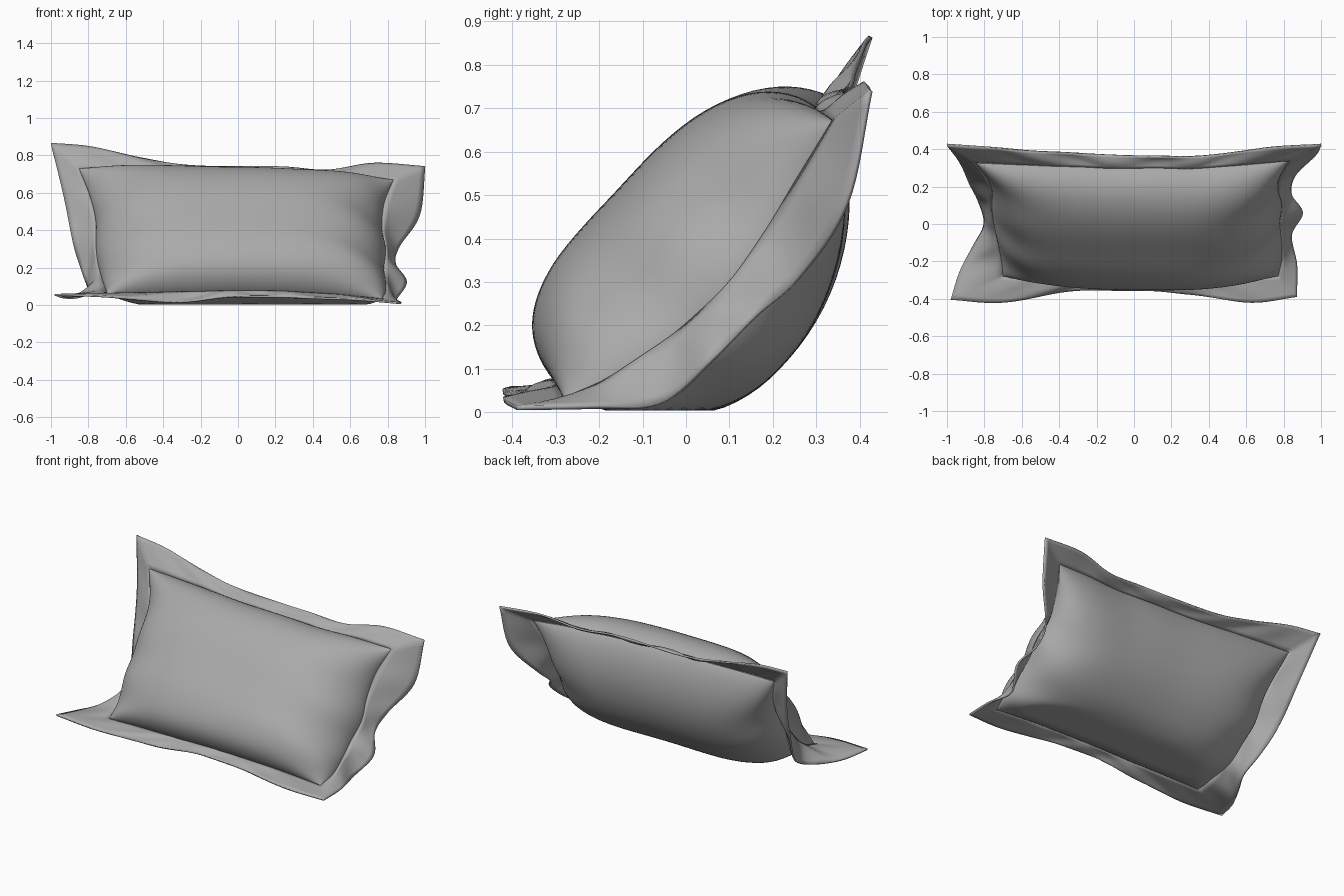
import bpy, bmesh, math
from mathutils import Vector as V

if "Cube" in bpy.data.objects:
    bpy.data.objects.remove(bpy.data.objects["Cube"])

# Each side: (seam point, outer flange point) pairs
bottom = [((-.70, -.28, .06), (-.98, -.405, .055)), ((-.45, -.285, .065), (-.70, -.42, .045)),
          ((-.22, -.295, .07), (-.36, -.36, .015)), ((.02, -.30, .075), (0, -.355, .045)),
          ((.27, -.30, .07), (.30, -.375, .04)), ((.52, -.29, .055), (.62, -.42, .03)),
          ((.77, -.28, .03), (.87, -.39, .01))]
top = [((-.85, .33, .73), (-1, .425, .865)), ((-.62, .32, .725), (-.78, .41, .845)),
       ((-.38, .31, .715), (-.52, .39, .785)), ((-.13, .30, .705), (-.22, .375, .742)),
       ((.12, .30, .70), (.20, .36, .74)), ((.36, .30, .69), (.47, .375, .72)),
       ((.60, .32, .685), (.73, .41, .757)), ((.83, .34, .67), (1, .425, .74))]
left = [((-.70, -.28, .06), (-.98, -.405, .055)), ((-.71, -.19, .09), (-.93, -.25, .04)),
        ((-.73, -.09, .15), (-.86, -.12, .04)), ((-.75, 0, .23), (-.80, 0, .07)),
        ((-.76, .09, .33), (-.83, .12, .17)), ((-.76, .18, .45), (-.88, .22, .33)),
        ((-.79, .26, .58), (-.93, .33, .58)), ((-.85, .33, .73), (-1, .425, .865))]
right = [((.77, -.28, .03), (.87, -.39, .01)), ((.79, -.19, .07), (.87, -.22, .012)),
         ((.79, -.10, .13), (.84, -.06, .02)), ((.78, 0, .20), (.90, .06, .12)),
         ((.79, .10, .30), (.84, .16, .22)), ((.77, .18, .41), (.86, .26, .31)),
         ((.78, .26, .54), (.97, .37, .48)), ((.83, .34, .67), (1, .425, .74))]


def spline(side, k, t):
    """Smooth curve through the seam (k=0) or flange (k=1) points."""
    p = [V(pair[k]) for pair in side]
    p = [2 * p[0] - p[1]] + p + [2 * p[-1] - p[-2]]
    f = t * (len(side) - 1)
    i = min(int(f), len(side) - 2)
    f -= i
    a, b, c, d = p[i:i + 4]
    return .5 * (2 * b + (c - a) * f + (2 * a - 5 * b + 4 * c - d) * f * f
                 + (3 * b - a - 3 * c + d) * f ** 3)


def patch(u, v):
    """Surface spanned by the four seam curves."""
    b, t, l, r = spline(bottom, 0, u), spline(top, 0, u), spline(left, 0, v), spline(right, 0, v)
    c00, c10, c01, c11 = (V(s[e][0]) for s, e in ((bottom, 0), (bottom, -1), (top, 0), (top, -1)))
    return (b * (1 - v) + t * v + l * (1 - u) + r * u
            - c00 * (1 - u) * (1 - v) - c10 * u * (1 - v) - c01 * (1 - u) * v - c11 * u * v)


fabric = bpy.data.materials.new("grey_fabric")
fabric.diffuse_color = (.4, .4, .4, 1)
fabric.use_nodes = True
fabric.node_tree.nodes["Principled BSDF"].inputs["Base Color"].default_value = fabric.diffuse_color


def finish(bm, name):
    bmesh.ops.remove_doubles(bm, verts=bm.verts, dist=1e-5)
    bmesh.ops.recalc_face_normals(bm, faces=bm.faces)
    for f in bm.faces:
        f.smooth = True
    me = bpy.data.meshes.new(name)
    bm.to_mesh(me)
    bm.free()
    me.materials.append(fabric)
    ob = bpy.data.objects.new(name, me)
    bpy.context.collection.objects.link(ob)
    return ob


def add_grid(bm, rows):
    g = [[bm.verts.new(p) for p in row] for row in rows]
    for r0, r1 in zip(g, g[1:]):
        for i in range(len(r0) - 1):
            bm.faces.new((r0[i], r0[i + 1], r1[i + 1], r1[i]))


# Stuffed cushion body: front and back bulges meeting at the seam
NU, NV = 72, 44
normal = V((0, -.73, .685))
bm = bmesh.new()
for depth in (.29, -.262):
    rows = []
    for j in range(NV + 1):
        v = (1 - math.cos(math.pi * j / NV)) / 2
        row = []
        for i in range(NU + 1):
            u = (1 - math.cos(math.pi * i / NU)) / 2
            a, b = abs(2 * u - 1), abs(2 * v - 1)
            pb = 2.0 if v < .5 else 2.6
            puff = (max(0, 1 - a ** 4.2) * max(0, 1 - b ** pb)) ** .6
            # gathers near the side seams
            fold = .035 * puff * a ** 6 * math.sin(19 * v + 3 * u + depth * 4)
            p = patch(u, v) + normal * (depth * puff + fold)
            p.z = max(p.z, .004)
            row.append(p)
        rows.append(row)
    add_grid(bm, rows)
finish(bm, "cushion_body")

# Loose flat border running round the seam
N, M = 56, 6
loop = []
for side, back in ((bottom, False), (right, False), (top, True), (left, True)):
    for i in range(N):
        t = 1 - i / N if back else i / N
        loop.append((spline(side, 0, t), spline(side, 1, t), math.sin(math.pi * t), t))
loop.append(loop[0])
rows = []
for k in range(M + 1):
    w = k / M
    row = []
    for s, o, env, t in loop:
        ripple = .012 * math.sin(math.pi * w) * env * math.sin(t * 31)
        p = s.lerp(o, w) + normal * ripple
        p.z = max(p.z, .006)
        row.append(p)
    rows.append(row)
bm = bmesh.new()
add_grid(bm, rows)
flange = finish(bm, "border_flange")
mod = flange.modifiers.new("thickness", 'SOLIDIFY')
mod.thickness = .01
mod.offset = 0
